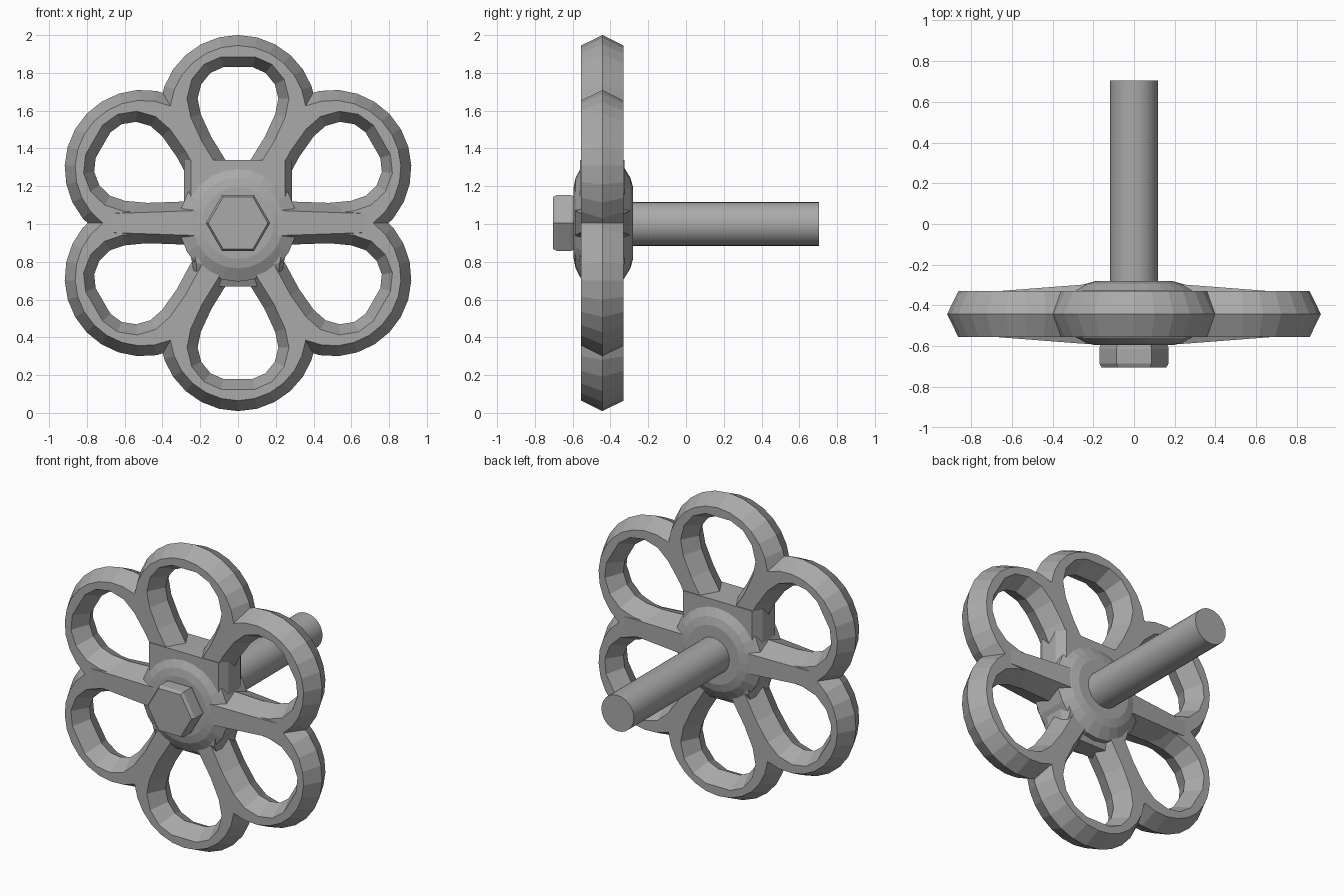
import bpy, bmesh
from math import sin, cos, pi, radians
from mathutils import Matrix, Vector

if "Cube" in bpy.data.objects:
    bpy.data.objects.remove(bpy.data.objects["Cube"])

CENTRE = Vector((0, -0.4425, 1.005))
HALF = 0.1125      # half depth of the rim
CHAMFER = 0.055    # width of the sloped edges

grey = bpy.data.materials.new("cast_grey")
grey.use_nodes = True
grey.diffuse_color = (0.4, 0.4, 0.4, 1)
grey.node_tree.nodes["Principled BSDF"].inputs["Base Color"].default_value = (0.4, 0.4, 0.4, 1)


def add(name, mesh):
    mesh.materials.clear()
    mesh.materials.append(grey)
    obj = bpy.data.objects.new(name, mesh)
    bpy.context.collection.objects.link(obj)
    return obj


def loft(name, rings, matrix=Matrix()):
    """Skin a list of equal-length closed rings and cap both ends."""
    bm = bmesh.new()
    loops = [[bm.verts.new(matrix @ Vector(p)) for p in ring] for ring in rings]
    n = len(loops[0])
    for a, b in zip(loops, loops[1:]):
        for i in range(n):
            j = (i + 1) % n
            bm.faces.new((a[i], a[j], b[j], b[i]))
    bm.faces.new(loops[0])
    bm.faces.new(loops[-1])
    bmesh.ops.recalc_face_normals(bm, faces=bm.faces)
    mesh = bpy.data.meshes.new(name)
    bm.to_mesh(mesh)
    bm.free()
    return add(name, mesh)


def circle(r, y, n, z=CENTRE.z):
    return [(r * cos(2 * pi * i / n), y, z + r * sin(2 * pi * i / n)) for i in range(n)]


def turn(points, k):
    c, s = cos(k * pi / 3), sin(k * pi / 3)
    return [(x * c - y * s, x * s + y * c) for x, y in points]


# Flower-shaped rim with six spokes: one outline with six teardrop holes
lobe = []
for i in range(13):
    a = radians(6.4 + (173.6 - 6.4) * i / 12)
    lobe.append((0.36 * cos(a), 0.58 + 0.36 * sin(a)))
half_hole = [(0.08, 0.245), (0.11, 0.30), (0.19, 0.43), (0.25, 0.56),
             (0.27, 0.66), (0.245, 0.76), (0.18, 0.84), (0.09, 0.88)]
hole = half_hole + [(-x, y) for x, y in reversed(half_hole)]
outlines = [[p for k in range(6) for p in turn(lobe[:-1], k)]]
outlines += [turn(hole, k) for k in range(6)]

curve = bpy.data.curves.new("rim_outline", "CURVE")
curve.dimensions = "2D"
curve.fill_mode = "BOTH"
curve.bevel_depth = CHAMFER
curve.bevel_resolution = 0
for pts in outlines:
    spline = curve.splines.new("POLY")
    spline.points.add(len(pts) - 1)
    for p, (x, y) in zip(spline.points, pts):
        p.co = (x, y, 0, 1)
    spline.use_cyclic_u = True
helper = bpy.data.objects.new("rim_outline", curve)
bpy.context.collection.objects.link(helper)
bpy.context.view_layer.update()
wheel_mesh = bpy.data.meshes.new_from_object(
    helper.evaluated_get(bpy.context.evaluated_depsgraph_get()))
bpy.data.objects.remove(helper)
wheel_mesh.transform(Matrix.Translation(CENTRE) @ Matrix.Rotation(pi / 2, 4, "X")
                     @ Matrix.Diagonal((1, 1, HALF / CHAMFER, 1)))
bm = bmesh.new()
bm.from_mesh(wheel_mesh)
bmesh.ops.remove_doubles(bm, verts=bm.verts, dist=0.0005)
bmesh.ops.recalc_face_normals(bm, faces=bm.faces)
for f in bm.faces:
    f.smooth = False
bm.to_mesh(wheel_mesh)
bm.free()
add("rim_and_spokes", wheel_mesh)

# Hub block, square above and sloped below
front = [(0.25, 0.335), (0.25, 0.09), (0.24, -0.1), (0.22, -0.215)]
middle = [(0.285, 0.335), (0.285, 0.09), (0.26, -0.12), (0.22, -0.335)]


def block_ring(side, y):
    pts = side + [(-x, z) for x, z in reversed(side)]
    return [(x, y, z) for x, z in pts]


loft("hub_block", [block_ring(front, -0.118), block_ring(middle, -0.06),
                   block_ring(middle, 0.06), block_ring(front, 0.118)],
     Matrix.Translation(CENTRE))

# Domed boss on both faces of the hub
boss = [circle(r, CENTRE.y + y, 24) for r, y in
        ((0.19, -0.152), (0.24, -0.142), (0.31, -0.105),
         (0.31, 0.105), (0.24, 0.148), (0.19, 0.162))]
loft("hub_boss", boss)


# Wedges that thicken the two level spokes towards the hub
def spoke_ring(x, depth, flat, wide):
    return [(x, -depth, -flat), (x, -depth, flat), (x, 0, wide),
            (x, depth, flat), (x, depth, -flat), (x, 0, -wide)]


for side, name in ((1, "left"), (-1, "right")):
    loft(name + "_spoke_wedge",
         [spoke_ring(side * 0.1, 0.152, 0.07, 0.12), spoke_ring(side * 0.25, 0.145, 0.065, 0.115),
          spoke_ring(side * 0.68, 0.112, 0.05, 0.1)], Matrix.Translation(CENTRE))

# Hexagonal nut with eased edges
loft("nut", [circle(0.158, -0.705, 6), circle(0.17, -0.685, 6),
             circle(0.17, -0.61, 6), circle(0.16, -0.58, 6)])

# Round stem
stem = loft("stem", [circle(0.117, -0.4, 24, 1.0), circle(0.117, 0.705, 24, 1.0)])
bpy.ops.object.select_all(action="DESELECT")
stem.select_set(True)
bpy.context.view_layer.objects.active = stem
bpy.ops.object.shade_smooth_by_angle(angle=radians(30))
